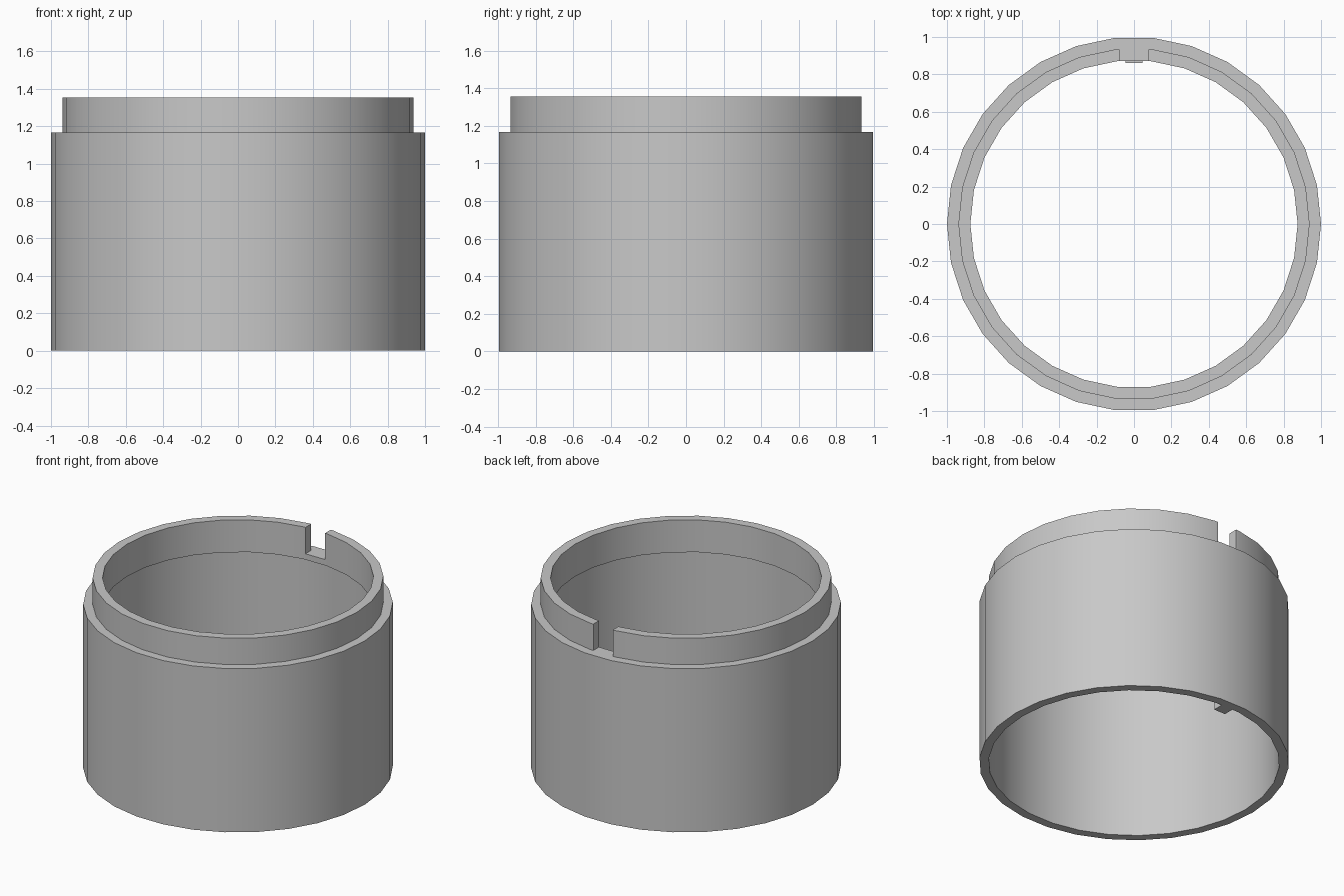
import bpy
import bmesh
from math import cos, pi, sin

if "Cube" in bpy.data.objects:
    bpy.data.objects.remove(bpy.data.objects["Cube"])

SIDES = 30
OUTER, MIDDLE, INNER = 1.0, 0.939, 0.875
LEDGE, SHOULDER, TOP = 1.125, 1.167, 1.355

# Single plain grey
GREY = (0.58, 0.58, 0.58, 1)
grey = bpy.data.materials.new("grey")
grey.use_nodes = True
grey.diffuse_color = GREY
grey.node_tree.nodes["Principled BSDF"].inputs["Base Color"].default_value = GREY


def make_object(name, bm):
    bmesh.ops.recalc_face_normals(bm, faces=bm.faces)
    mesh = bpy.data.meshes.new(name)
    bm.to_mesh(mesh)
    bm.free()
    mesh.materials.append(grey)
    obj = bpy.data.objects.new(name, mesh)
    bpy.context.collection.objects.link(obj)
    return obj


def lathe(name, profile):
    """Closed ring swept from a (radius, height) outline."""
    bm = bmesh.new()
    rings = []
    for i in range(SIDES):
        a = 2 * pi * i / SIDES
        rings.append([bm.verts.new((r * cos(a), r * sin(a), z)) for r, z in profile])
    n = len(profile)
    for i in range(SIDES):
        here, after = rings[i], rings[(i + 1) % SIDES]
        for j in range(n):
            k = (j + 1) % n
            bm.faces.new((here[j], after[j], after[k], here[k]))
    return make_object(name, bm)


def box(name, low, high):
    bm = bmesh.new()
    bmesh.ops.create_cube(bm, size=1)
    for v in bm.verts:
        v.co = [h if c > 0 else l for c, l, h in zip(v.co, low, high)]
    return make_object(name, bm)


def activate(obj):
    bpy.ops.object.select_all(action="DESELECT")
    obj.select_set(True)
    bpy.context.view_layer.objects.active = obj


# Thin-walled body with a narrower neck and an inner ledge
sleeve = lathe("sleeve", [
    (MIDDLE, 0), (OUTER, 0), (OUTER, SHOULDER), (MIDDLE, SHOULDER),
    (MIDDLE, TOP), (INNER, TOP), (INNER, LEDGE), (MIDDLE, LEDGE)])

# Slot through the back of the neck, down to the shoulder
cutter = box("slot_cutter", (-0.077, 0.8, SHOULDER), (0.077, 0.96, TOP + 0.1))
cutter.hide_render = True
slot = sleeve.modifiers.new("slot", "BOOLEAN")
slot.operation = "DIFFERENCE"
slot.solver = "EXACT"
slot.object = cutter
activate(sleeve)
bpy.ops.object.modifier_apply(modifier=slot.name)
bpy.data.objects.remove(cutter)
bpy.ops.object.shade_smooth_by_angle(angle=pi / 6)

# Locking key inside the bottom rim, in line with the slot
box("locking_key", (-0.045, 0.86, 0), (0.045, MIDDLE * cos(pi / SIDES), 0.18))
